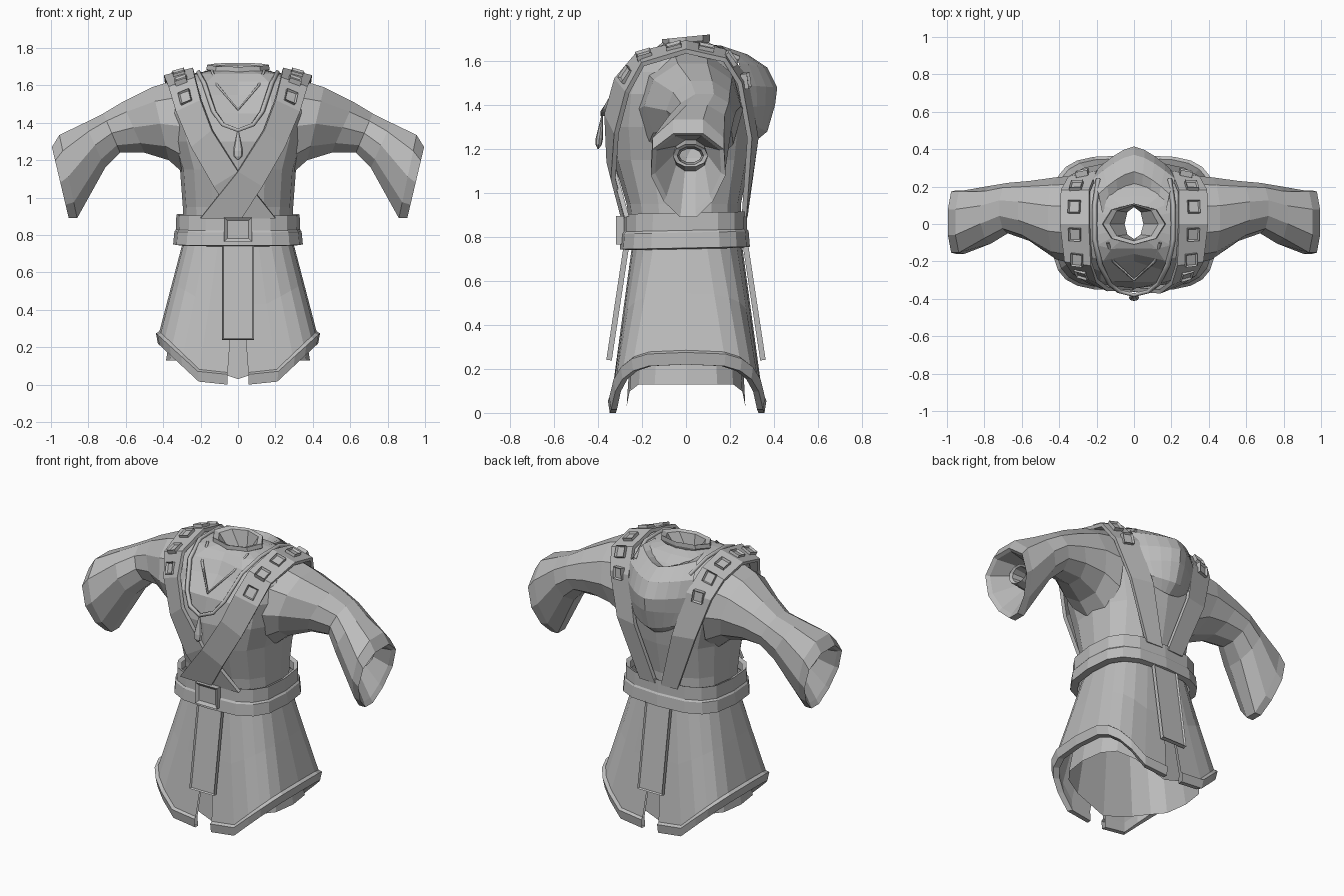
import bpy, bmesh, math
from mathutils import Vector

cube = bpy.data.objects.get("Cube")
if cube:
    bpy.data.objects.remove(cube)

cloth = bpy.data.materials.new("grey_cloth")
cloth.use_nodes = True
GREY = (0.5, 0.5, 0.5, 1)
cloth.diffuse_color = GREY
cloth.node_tree.nodes["Principled BSDF"].inputs["Base Color"].default_value = GREY


def finish(name, bm, normals=True):
    if normals:
        bmesh.ops.recalc_face_normals(bm, faces=bm.faces)
    mesh = bpy.data.meshes.new(name)
    bm.to_mesh(mesh)
    bm.free()
    mesh.materials.append(cloth)
    ob = bpy.data.objects.new(name, mesh)
    bpy.context.collection.objects.link(ob)
    return ob


def loft(rows, closed=True):
    """Skin a list of point rows with quads."""
    bm = bmesh.new()
    grid = [[bm.verts.new(p) for p in row] for row in rows]
    for a, b in zip(grid, grid[1:]):
        n = len(a)
        for i in range(n if closed else n - 1):
            j = (i + 1) % n
            bm.faces.new((a[i], a[j], b[j], b[i]))
    return bm


def oval(angle, w, front, back, e):
    """Point on a squarish oval with separate front and back depth."""
    c, s = math.cos(angle), math.sin(angle)
    x = math.copysign(abs(c) ** (2 / e), c) * w
    y = math.copysign(abs(s) ** (2 / e), s) * (back if s > 0 else front)
    return x, y


def ring(z, w, front, back, e=2.5, n=16, dip=0, tilt=0):
    pts = []
    for i in range(n):
        x, y = oval(2 * math.pi * i / n, w, front, back, e)
        if y < 0:
            y += dip * max(0, 1 - abs(x) / 0.2)
        pts.append((x, y, z + tilt * y))
    return pts


def mirror_x(points):
    return [Vector((-p[0], p[1], p[2])) for p in points]


# Torso shell, open below and at the neck
torso = [(0.8, 0.29, 0.25, 0.25, 0), (0.95, 0.295, 0.27, 0.25, 0),
         (1.15, 0.31, 0.33, 0.29, 0), (1.3, 0.36, 0.345, 0.31, 0),
         (1.45, 0.39, 0.33, 0.3, 0.02), (1.55, 0.38, 0.28, 0.26, 0.08),
         (1.62, 0.35, 0.22, 0.2, 0.06), (1.66, 0.26, 0.15, 0.15, 0.02),
         (1.68, 0.14, 0.09, 0.1, 0)]
finish("torso", loft([ring(z, w, f, b, dip=d) for z, w, f, b, d in torso]))

# Neck collar with a funnel inside
collar = [(1.66, 0.14, 0.1, 0.1), (1.685, 0.17, 0.11, 0.11), (1.71, 0.165, 0.11, 0.11),
          (1.70, 0.13, 0.09, 0.1), (1.6, 0.05, 0.08, 0.09)]
finish("neck_collar", loft([ring(z, w, f, b, 2, 8, tilt=0.1) for z, w, f, b in collar]))

# Sleeves: top x, z, bottom x, z, centre y, half depth, pear taper
sleeve = [(0.30, 1.64, 0.28, 1.12, 0.02, 0.24, 0), (0.46, 1.59, 0.37, 1.2, 0.03, 0.22, 0),
          (0.62, 1.51, 0.50, 1.24, 0.07, 0.16, 0), (0.72, 1.45, 0.63, 1.24, 0.085, 0.135, 0),
          (0.82, 1.40, 0.71, 1.16, 0.05, 0.155, 0), (0.955, 1.335, 0.86, 0.89, 0.01, 0.17, 0.3),
          (0.995, 1.27, 0.905, 0.89, 0.01, 0.17, 0.3), (0.975, 1.26, 0.89, 0.92, 0.01, 0.15, 0.3),
          (0.80, 1.24, 0.78, 1.1, 0.02, 0.08, 0), (0.89, 1.22, 0.87, 1.12, 0.02, 0.08, 0),
          (0.88, 1.21, 0.86, 1.13, 0.02, 0.06, 0), (0.8, 1.2, 0.78, 1.14, 0.02, 0.05, 0)]


def sleeve_ring(tx, tz, bx, bz, yc, hy, taper, n=10):
    pts = []
    for i in range(n):
        a = 2 * math.pi * (i + 0.5) / n
        c = math.cos(a) / math.cos(math.pi / n)
        k = (1 + c) / 2
        pts.append((bx + (tx - bx) * k, yc + hy * math.sin(a) * (1 + taper * c), bz + (tz - bz) * k))
    return pts


arm = [sleeve_ring(*r) for r in sleeve]
finish("left_sleeve", loft(arm))
finish("right_sleeve", loft([mirror_x(r) for r in arm]))


# Outer skirt panels, split front and back, with a thick rising hem
def skirt_row(t, scale, lift):
    row = []
    for i in range(13):
        a = math.pi * (i / 12 - 0.5)
        w, f, b = 0.285 + 0.135 * t, 0.24 + 0.1 * t, 0.25 + 0.1 * t
        x, y = oval(a, w, f, b, 2.6 + 1.2 * t)
        hem = 0.015 + 0.22 * max(0, (x / w - 0.45) / 0.55)
        z = 0.8 + (hem + lift - 0.8) * t
        row.append((max(x * scale, 0.055 * t), y * scale, z))
    return row


panel = [skirt_row(0, 1, 0.05), skirt_row(0.5, 1, 0.05), skirt_row(1, 1, 0.05),
         skirt_row(1, 1.045, 0.04), skirt_row(1, 1.02, -0.015),
         skirt_row(1, 0.94, -0.015), skirt_row(1, 0.95, 0.05), skirt_row(0, 0.96, 0.05)]
finish("left_skirt_panel", loft(panel, False))
finish("right_skirt_panel", loft([mirror_x(r) for r in panel], False))

# Inner skirt, longer at front and back
lining = [ring(0.8, 0.27, 0.22, 0.23)]
lining.append([(x, y, 0.13 - 0.1 * max(0, 1 - abs(x) / 0.3)) for x, y, z in ring(0, 0.385, 0.27, 0.27, 3)])
finish("inner_skirt", loft(lining))

# Belt with a stepped lower band
belt = [(0.9, 0.9), (0.91, 0.97), (0.83, 0.975), (0.82, 1), (0.75, 1.02), (0.745, 0.9)]
finish("belt", loft([ring(z, 0.34 * s, 0.295 * s, 0.285 * s, 3, tilt=0.02) for z, s in belt]))


# Framed plates used for the buckle and the strap studs
def framed_plate(name, centre, across, along, width, height, depth, rim):
    across = across.normalized()
    normal = across.cross(along).normalized()
    along = normal.cross(across)
    bm = bmesh.new()
    bmesh.ops.create_cube(bm, size=1)
    for v in bm.verts:
        v.co = centre + across * v.co.x * width + along * v.co.y * height + normal * v.co.z * depth
    bm.normal_update()
    top = [f for f in bm.faces if f.normal.dot(normal) > 0.9]
    bmesh.ops.inset_region(bm, faces=top, thickness=rim, depth=0)
    bmesh.ops.translate(bm, verts=top[0].verts, vec=normal * -depth * 0.4)
    return finish(name, bm)


framed_plate("buckle", Vector((0, -0.3, 0.83)), Vector((1, 0, 0)), Vector((0, 0, 1)), 0.15, 0.13, 0.035, 0.025)


# Hanging tabards front and back
def tabard(name, side):
    top, low = Vector((0, side * 0.265, 0.8)), Vector((0, side * 0.35, 0.24))
    framed_plate(name, (top + low) / 2, Vector((-side, 0, 0)), top - low, 0.17, (top - low).length, 0.025, 0.01)


tabard("front_tabard", -1)
tabard("back_tabard", 1)

# Shoulder straps: inner edge and outer edge points, front belt to back belt
strap = [((-0.20, -0.275, 0.89), (0.02, -0.28, 0.89)), ((0.0, -0.345, 1.14), (0.13, -0.325, 1.06)),
         ((0.14, -0.355, 1.36), (0.25, -0.31, 1.27)), ((0.20, -0.31, 1.52), (0.33, -0.26, 1.46)),
         ((0.23, -0.22, 1.64), (0.37, -0.2, 1.59)), ((0.24, 0, 1.69), (0.395, 0, 1.65)),
         ((0.24, 0.18, 1.65), (0.39, 0.18, 1.61)), ((0.2, 0.28, 1.52), (0.35, 0.25, 1.5)),
         ((0.13, 0.325, 1.25), (0.27, 0.295, 1.25)), ((0.02, 0.275, 0.89), (0.13, 0.27, 0.89))]


def make_strap(name, sign):
    rows = []
    for a, b in strap:
        pair = [Vector((sign * p[0], p[1], p[2])) for p in (a, b)]
        if sign > 0 and a[1] < -0.25:
            for p in pair:
                p.y -= 0.012
        rows.append(pair)
    bm = loft(rows, False)
    bm.normal_update()
    if sum(f.normal.dot(f.calc_center_median() - Vector((0, 0, 1.2))) for f in bm.faces) < 0:
        bmesh.ops.reverse_faces(bm, faces=bm.faces)
    bmesh.ops.inset_region(bm, faces=bm.faces[:], thickness=0.014, depth=-0.006)
    ob = finish(name + "_strap", bm, False)
    mod = ob.modifiers.new("thickness", "SOLIDIFY")
    mod.thickness = 0.022
    mod.offset = 0
    # Studs run over the shoulder
    for k, pos in enumerate((3.35, 4.1, 4.75, 5.5, 6.2, 7.0)):
        i = int(pos)
        t = pos - i
        a = rows[i][0].lerp(rows[i + 1][0], t)
        b = rows[i][1].lerp(rows[i + 1][1], t)
        along = (rows[i + 1][0] + rows[i + 1][1] - rows[i][0] - rows[i][1]) * -sign
        across = (b - a)
        if across.cross(along).dot(a - Vector((0, 0, 1.2))) < 0:
            along = -along
        normal = across.cross(along).normalized()
        framed_plate(f"{name}_stud_{k + 1}", (a + b) / 2 + normal * 0.008, across, along, 0.065, 0.07, 0.03, 0.01)


make_strap("left", 1)
make_strap("right", -1)

# Folded hood at the back: half width, side y, middle y, side z, middle z
hood = [(0.17, 0.06, 0.17, 1.68, 1.58), (0.19, 0.16, 0.28, 1.67, 1.63), (0.22, 0.24, 0.37, 1.59, 1.57),
        (0.22, 0.27, 0.415, 1.49, 1.48), (0.2, 0.28, 0.405, 1.39, 1.4), (0.16, 0.3, 0.37, 1.31, 1.28),
        (0.1, 0.29, 0.31, 1.26, 1.23)]
rows = []
for w, ys, yc, zs, zc in hood:
    row = []
    for i in range(9):
        t = i / 4 - 1
        k = 1 - abs(t) ** 1.5
        row.append((w * t, ys + (yc - ys) * k, zs + (zc - zs) * k))
    rows.append(row)
finish("hood", loft(rows, False))


# Neck cords
def cord(name, half, radius):
    path = half + [tuple(p) for p in mirror_x(half[-2::-1])]
    curve = bpy.data.curves.new(name, "CURVE")
    curve.dimensions = "3D"
    curve.bevel_depth = radius
    curve.bevel_resolution = 0
    spline = curve.splines.new("POLY")
    spline.points.add(len(path) - 1)
    for point, co in zip(spline.points, path):
        point.co = (*co, 1)
    curve.materials.append(cloth)
    bpy.context.collection.objects.link(bpy.data.objects.new(name, curve))


cord("necklace", [(0.19, 0.24, 1.61), (0.21, 0.1, 1.67), (0.21, -0.08, 1.67), (0.18, -0.22, 1.61),
                  (0.13, -0.32, 1.46), (0.08, -0.36, 1.39), (0, -0.38, 1.36)], 0.014)
cord("undershirt_trim", [(0.14, -0.1, 1.68), (0.11, -0.2, 1.6), (0, -0.3, 1.47)], 0.008)

# Teardrop pendant
drop = [(1.35, 0.006), (1.31, 0.015), (1.25, 0.028), (1.22, 0.024), (1.2, 0.004)]
finish("pendant", loft([[(x, y - 0.39 + (z - 1.28) * 0.12, z) for x, y, _ in ring(0, r, r * 0.6, r * 0.6, 2, 8)]
                        for z, r in drop]))
